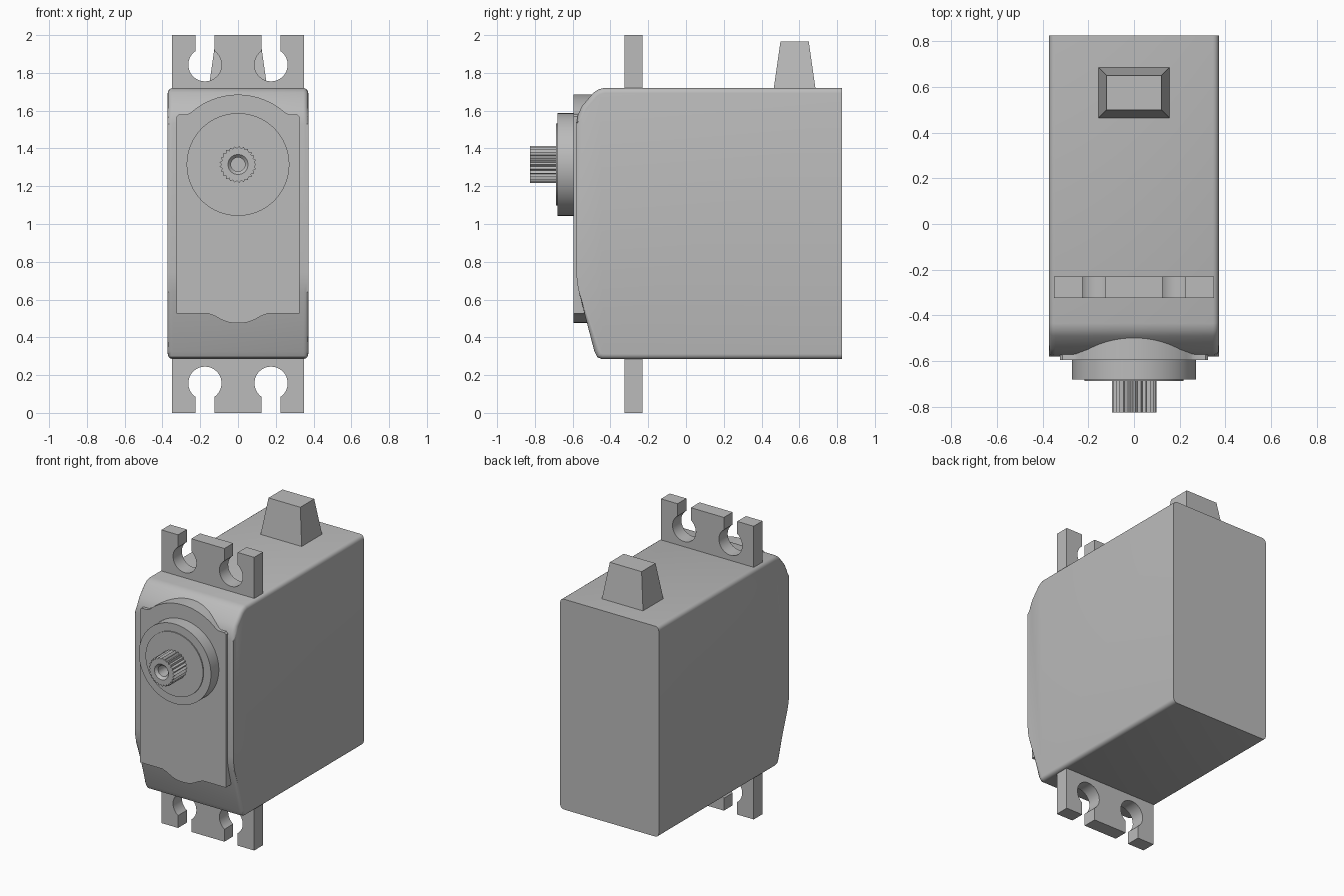
import bpy, bmesh
from math import sin, cos, pi, asin, radians

cube = bpy.data.objects.get("Cube")
if cube:
    bpy.data.objects.remove(cube, do_unlink=True)

grey = bpy.data.materials.new("grey plastic")
grey.use_nodes = True
grey.diffuse_color = (0.5, 0.5, 0.5, 1)
grey.node_tree.nodes["Principled BSDF"].inputs["Base Color"].default_value = (0.5, 0.5, 0.5, 1)


def finish(name, bm, smooth=True):
    bmesh.ops.recalc_face_normals(bm, faces=bm.faces)
    mesh = bpy.data.meshes.new(name)
    bm.to_mesh(mesh)
    bm.free()
    mesh.materials.append(grey)
    for face in mesh.polygons:
        face.use_smooth = smooth
    if smooth:
        mesh.set_sharp_from_angle(angle=radians(30))
    obj = bpy.data.objects.new(name, mesh)
    bpy.context.collection.objects.link(obj)
    return obj


def loft(rings):
    """Join equal rings of points into a closed solid with capped ends."""
    bm = bmesh.new()
    loops = [[bm.verts.new(p) for p in ring] for ring in rings]
    n = len(loops[0])
    for a, b in zip(loops, loops[1:]):
        for i in range(n):
            j = (i + 1) % n
            bm.faces.new((a[i], a[j], b[j], b[i]))
    bm.faces.new(loops[0])
    bm.faces.new(loops[-1])
    return bm


def arc(cx, cz, r, start, end, steps):
    angles = [start + (end - start) * i / steps for i in range(steps + 1)]
    return [(cx + r * cos(t), cz + r * sin(t)) for t in angles]


def plate(name, outline, y0, y1):
    return finish(name, loft([[(x, y, z) for x, z in outline] for y in (y0, y1)]))


SHAFT_Z = 1.315
BACK = 0.825


def ring(y, r, n=64, r2=None):
    """Circle around the shaft axis; r2 alternates the radius for teeth."""
    return [(rr * cos(2 * pi * i / n), y, SHAFT_Z + rr * sin(2 * pi * i / n))
            for i in range(n) for rr in [r2 if r2 and i % 2 else r]]


# Body: side profile across the width, rounded on all edges but the back
profile = [(BACK, 0.285), (-0.445, 0.285), (-0.47, 0.295), (-0.485, 0.325),
           (-0.567, 0.64), (-0.577, 0.69), (-0.58, 0.74), (-0.58, 1.53),
           (-0.572, 1.58), (-0.55, 1.625), (-0.49, 1.695), (-0.465, 1.712),
           (-0.435, 1.72), (BACK, 1.72)]
bm = loft([[(x, y, z) for y, z in profile] for x in (-0.372, 0.372)])
edges = []
for e in bm.edges:
    a, b = (v.co for v in e.verts)
    if abs(a.x - b.x) < 0.01 and min(a.y, b.y) < BACK - 0.01:
        edges.append(e)
bmesh.ops.bevel(bm, geom=edges, offset=0.03, offset_type='OFFSET', segments=4,
                profile=0.5, affect='EDGES', clamp_overlap=True)
finish("body", bm)

# Front cover plate with a domed top and a bulge at the bottom
half = [(0.0, 0.475), (0.045, 0.478), (0.085, 0.492), (0.12, 0.512), (0.155, 0.525),
        (0.325, 0.525), (0.325, 1.568), (0.313, 1.58), (0.27, 1.58), (0.255, 1.587)]
dome = arc(0, 1.31, 0.375, radians(48), radians(132), 20)
outline = half + dome + [(-x, z) for x, z in reversed(half[1:])]
plate("front_cover", outline, -0.595, -0.42)

# Mounting lugs with two open keyhole slots each
R, SLOT, HOLE_Z = 0.088, 0.05, 0.157
mouth = asin(SLOT / R)
lug = [(-0.35, 0.32), (-0.35, 0)]
for cx in (-0.175, 0.175):
    lug.append((cx - SLOT, 0))
    lug += arc(cx, HOLE_Z, R, 1.5 * pi - mouth, mouth - 0.5 * pi, 28)
    lug.append((cx + SLOT, 0))
lug += [(0.35, 0), (0.35, 0.32)]
plate("lower_mounting_lug", lug, -0.325, -0.23)
plate("upper_mounting_lug", [(x, 2 - z) for x, z in lug], -0.325, -0.23)

# Cable strain relief: tapered block on top
corners = ((-1, -1), (1, -1), (1, 1), (-1, 1))
block = [[(sx * w, 0.575 + sy * d, z) for sx, sy in corners]
         for w, d, z in ((0.158, 0.113, 1.70), (0.155, 0.11, 1.72), (0.12, 0.075, 1.965))]
finish("cable_relief", loft(block), smooth=False)

# Round bearing boss and its raised face
finish("bearing_boss", loft([ring(-0.56, 0.272), ring(-0.68, 0.272)]))
finish("bearing_face", loft([ring(-0.66, 0.217), ring(-0.687, 0.217)]))

# Toothed output shaft with a countersunk screw hole
N = 50
finish("output_shaft", loft([
    ring(-0.67, 0.098, N, 0.086), ring(-0.825, 0.098, N, 0.086),
    ring(-0.825, 0.053, N), ring(-0.808, 0.037, N), ring(-0.70, 0.037, N)]), smooth=False)
